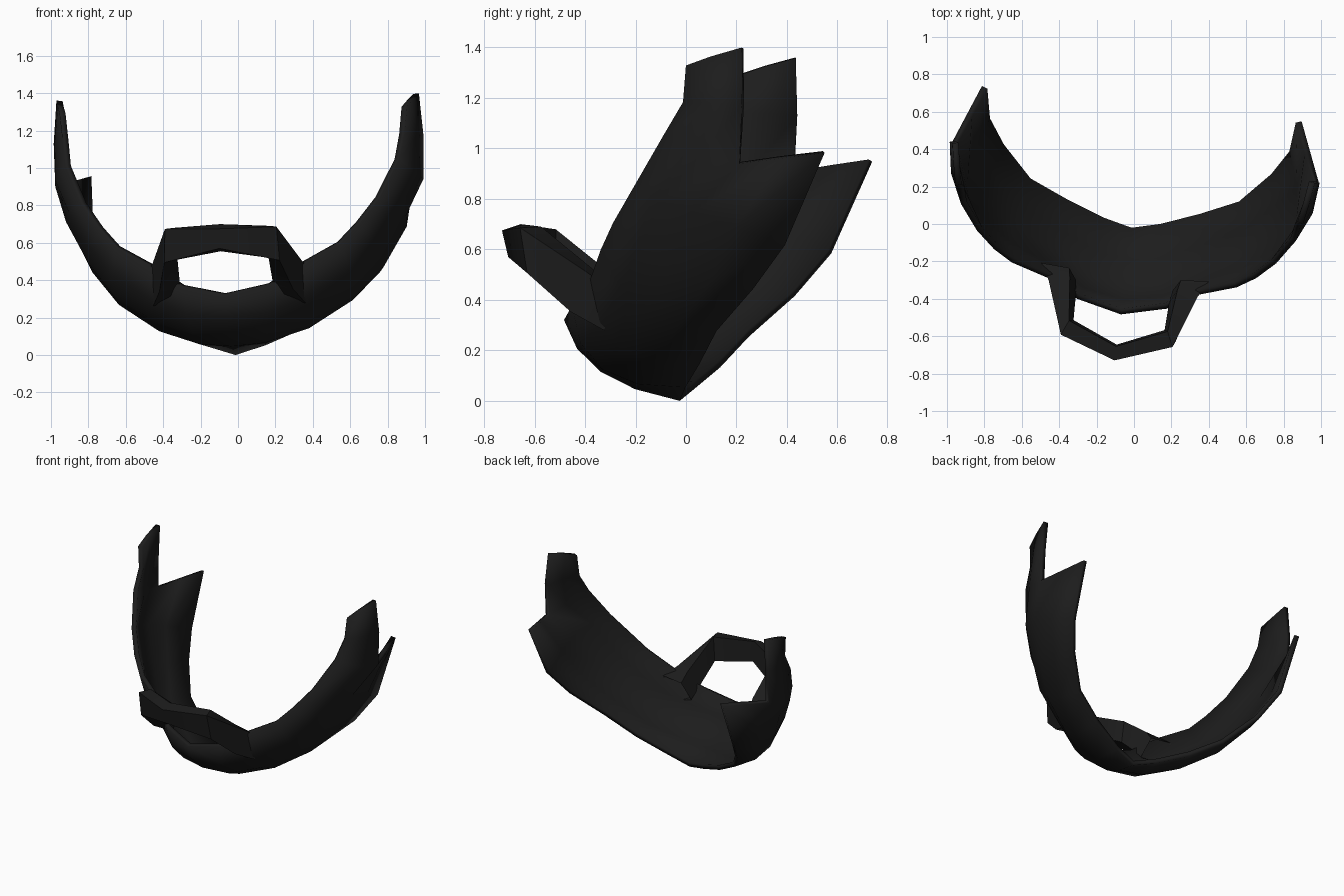
import bpy
from mathutils import Vector

cube = bpy.data.objects.get("Cube")
if cube:
    bpy.data.objects.remove(cube, do_unlink=True)

black = bpy.data.materials.new("soft_black")
black.use_nodes = True
black.diffuse_color = (0.012, 0.012, 0.012, 1)
black.node_tree.nodes["Principled BSDF"].inputs["Base Color"].default_value = black.diffuse_color


def through(a, m, b, t):
    """Smooth arc from a to b that passes through m halfway."""
    a, m, b = Vector(a), Vector(m), Vector(b)
    c = 2 * m - (a + b) / 2
    return a * (1 - t) ** 2 + c * 2 * t * (1 - t) + b * t * t


def skin(name, rows, closed=False, thickness=0):
    """Join rows of points with quads, mirrored across x; shorter rows skin fewer columns."""
    verts, faces, starts = [], [], []
    for row in rows:
        starts.append(len(verts))
        verts += [tuple(p) for p in row]
    for i in range(len(rows) - 1):
        n = min(len(rows[i]), len(rows[i + 1]))
        for v in range(n if closed else n - 1):
            w = (v + 1) % n
            a, b = starts[i], starts[i + 1]
            faces.append((a + v, a + w, b + w, b + v))
    mesh = bpy.data.meshes.new(name)
    mesh.from_pydata(verts, [], faces)
    mesh.materials.append(black)
    obj = bpy.data.objects.new(name, mesh)
    bpy.context.collection.objects.link(obj)
    mirror = obj.modifiers.new("mirror", "MIRROR")
    mirror.use_clip = True
    if thickness:
        solid = obj.modifiers.new("thickness", "SOLIDIFY")
        solid.thickness = thickness
        solid.offset = -1
    # The whole piece sits slightly turned and tilted
    obj.rotation_euler = (0, -0.02, -0.11)
    obj.location.x = -0.01
    bpy.ops.object.select_all(action="DESELECT")
    obj.select_set(True)
    bpy.context.view_layer.objects.active = obj
    bpy.ops.object.shade_smooth_by_angle(angle=0.7)
    return obj


# Jaw band: front edge, bulge and rear edge, from chin to cheek
stations = [
    ((0, -.487, .32), (0, -.34, .115), (0, -.025, 0)),
    ((.24, -.43, .37), (.2, -.31, .12), (.16, .015, .05)),
    ((.41, -.335, .48), (.42, -.2, .19), (.37, .095, .14)),
    ((.605, -.275, .585), (.65, -.09, .34), (.58, .185, .265)),
    ((.705, -.215, .69), (.79, .03, .51), (.745, .35, .43)),
    ((.805, -.125, .825), (.915, .13, .73), (.835, .485, .6)),
    ((.9, .005, 1.03), (.99, .32, .92), (.86, .645, .965)),
]
band = [[through(*s, v / 4) for v in range(5)] for s in stations]
# Straight edge from the notch to the rear tip
band[-1][3] = (band[-1][2] + band[-1][4]) / 2
# Tall sideburn prong carries on from the front columns only
prong = [
    ((.92, .087, 1.165), (.975, .2, 1.16), (.995, .33, 1.15)),
    ((.935, .1, 1.31), (.955, .2, 1.345), (.975, .325, 1.38)),
]
skin("beard_band", band + prong, thickness=0.033)

# Moustache strap: centre, corner, the leg, and its root inside the band
moustache = [
    ((0, -.735, .675), (0, -.71, .57), (0, -.65, .555), (0, -.66, .7)),
    ((.3, -.63, .68), (.31, -.6, .5), (.245, -.545, .515), (.265, -.55, .685)),
    ((.4, -.35, .5), (.36, -.42, .345), (.25, -.4, .38), (.29, -.32, .5)),
    ((.45, -.26, .44), (.41, -.28, .27), (.26, -.33, .3), (.3, -.27, .43)),
]
skin("moustache", moustache, closed=True)
